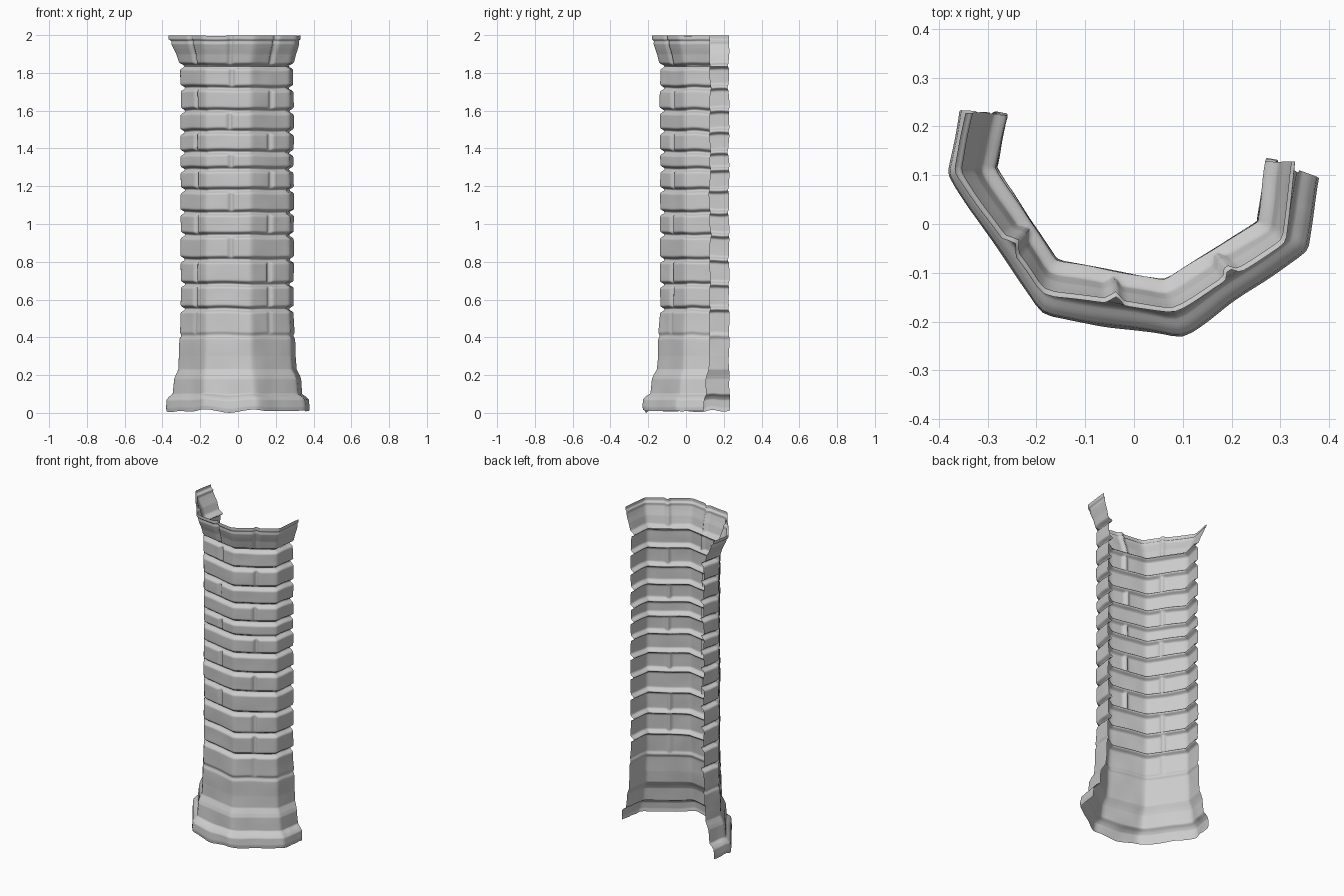
import bpy, bmesh, math
from mathutils import Vector, noise

if "Cube" in bpy.data.objects:
    bpy.data.objects.remove(bpy.data.objects["Cube"])

# Half-octagon plans (left end -> front -> right end) for shaft, foot and crown
SHAFT = [(-.28, .228), (-.303, .11), (-.172, -.092), (.065, -.138), (.272, -.008), (.292, .128)]
FOOT = [(-.357, .232), (-.383, .10), (-.19, -.187), (.10, -.235), (.355, -.055), (.38, .093)]
CROWN = [(-.345, .228), (-.37, .105), (-.185, -.145), (.085, -.182), (.312, -.04), (.33, .128)]

# Heights of the mortar lines, and which courses have the centre joint
JOINTS = [.41, .55, .68, .81, .94, 1.06, 1.18, 1.29, 1.38, 1.49, 1.60, 1.72, 1.835]
CENTRE = {4, 6, 8, 10, 12}
# Plan parameters of the vertical joints (segment number + fraction)
MID_T, SIDE_T = [2.55], [1.6, 3.5]
STEPS = 26


def lerp(profile, z):
    for (z0, a), (z1, b) in zip(profile, profile[1:]):
        if z <= z1:
            return a + (b - a) * (z - z0) / (z1 - z0)
    return profile[-1][1]


def raw(plan, t):
    i = min(max(int(math.floor(t)), 0), len(plan) - 2)
    return Vector(plan[i]).lerp(Vector(plan[i + 1]), t - i)


def plan_point(plan, t):
    """Point on the plan with slightly softened corners."""
    w = min(.07, t, 5 - t)
    return (raw(plan, t - w) + 2 * raw(plan, t) + raw(plan, t + w)) / 4


def dent(d, width):
    return math.exp(-(abs(d) / width) ** 2.5)


def brick_depth(t, z):
    """Depth of the mortar grooves around each stone."""
    zz = z + .006 * noise.noise((t * 1.5, z * 2, 3))
    depth = 0
    for j, h in enumerate(JOINTS):
        depth = max(depth, (.007 if j == 0 else .023) * dent(zz - h, .012))
    course = sum(zz > h for h in JOINTS)
    if course:
        ts = MID_T if course in CENTRE else SIDE_T
        if course == 13:
            ts = MID_T + SIDE_T
        size = .006 if course == 1 else .016
        for s in ts:
            tt = s + .05 * noise.noise((course * 3.1, s, 7))
            depth = max(depth, size * dent(t - tt, .045))
    return depth


def sheet(name, z0, z1, rows, flare_plan, profile, wavy=None):
    """Open stone skin: a grid swept around the half octagon."""
    bm = bmesh.new()
    grid = []
    for r in range(rows + 1):
        z = z0 + (z1 - z0) * r / rows
        row = []
        for c in range(5 * STEPS + 1):
            t = c / STEPS
            zs = z + (wavy(t, z) if wavy else 0)
            k = lerp(profile, z)
            p = plan_point(SHAFT, t).lerp(plan_point(flare_plan, t), k)
            d = plan_point(SHAFT, min(t + .08, 5)) - plan_point(SHAFT, max(t - .08, 0))
            n = Vector((d.y, -d.x)).normalized()
            bump = .004 * noise.noise((p.x * 9, p.y * 9, z * 7)) - brick_depth(t, z)
            p += n * bump
            # worn, uneven broken side edges
            edge = max(0, 1 - min(t, 5 - t) / .25)
            p.y += edge * .008 * noise.noise((t, 2, z * 9))
            row.append(bm.verts.new((p.x, p.y, zs)))
        grid.append(row)
    for a, b in zip(grid, grid[1:]):
        for i in range(len(a) - 1):
            bm.faces.new((a[i], a[i + 1], b[i + 1], b[i]))
    me = bpy.data.meshes.new(name)
    bm.to_mesh(me)
    bm.free()
    ob = bpy.data.objects.new(name, me)
    bpy.context.collection.objects.link(ob)
    for f in me.polygons:
        f.use_smooth = True
    return ob


def base_wave(t, z):
    f = max(0, 1 - z / .16)
    return f * .014 * noise.noise((t * 2.2, 5, 1))


# Flared foot with a worn lip
sheet("plinth", .01, .30, 58, FOOT,
      [(0, .96), (.03, 1), (.07, .95), (.085, .80), (.10, .55), (.18, .47), (.20, .38),
       (.23, .20), (.30, .14)], base_wave)

# Coursed brick shaft
sheet("brick_shaft", .30, 1.835, 310, FOOT, [(.30, .14), (.55, .03), (1.835, .03)])

# Flared capital with a thin top rim
sheet("capital", 1.835, 2.0, 40, CROWN,
      [(1.835, .05), (1.86, .18), (1.90, .38), (1.93, .62), (1.955, .80), (1.972, .78),
       (1.98, 1), (2.0, 1)],
      lambda t, z: -.006 * (z - 1.835) / .165 * (.5 + .5 * noise.noise((t * 2, 4, 2))))
